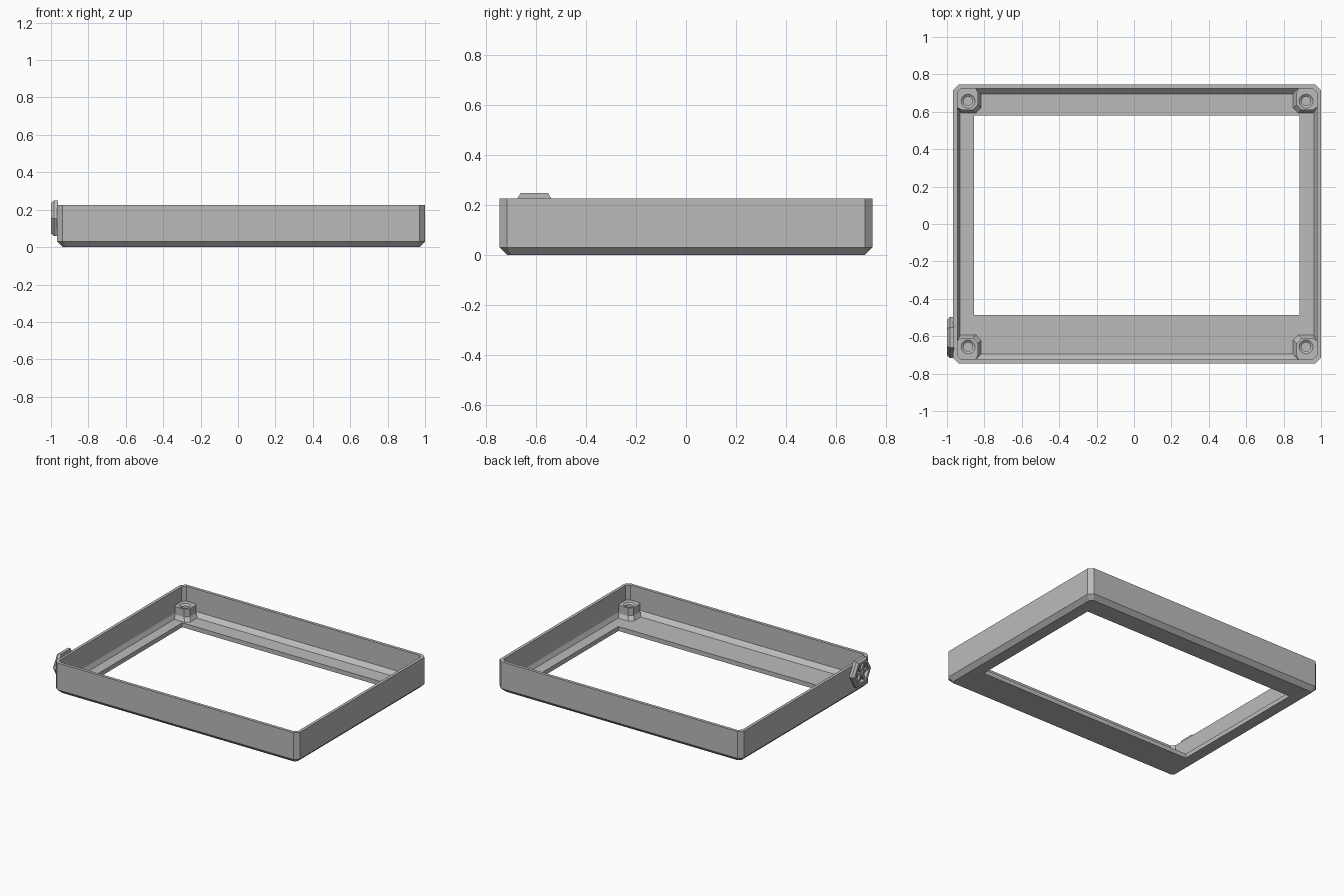
import bpy, bmesh, math

if "Cube" in bpy.data.objects:
    bpy.data.objects.remove(bpy.data.objects["Cube"], do_unlink=True)

grey = bpy.data.materials.new("plain grey")
grey.use_nodes = True
COLOUR = (0.5, 0.5, 0.5, 1)
grey.diffuse_color = COLOUR
grey.node_tree.nodes["Principled BSDF"].inputs["Base Color"].default_value = COLOUR

MID_X, HALF_X, HALF_Y, TOP = 0.0165, 0.9835, 0.746, 0.225
FLOOR = 0.032


def add_ring(bm, points):
    return [bm.verts.new(p) for p in points]


def join_rings(bm, a, b):
    n = len(a)
    for i in range(n):
        j = (i + 1) % n
        bm.faces.new((a[i], a[j], b[j], b[i]))


def finish(bm, name):
    bmesh.ops.remove_doubles(bm, verts=bm.verts[:], dist=1e-5)
    bmesh.ops.recalc_face_normals(bm, faces=bm.faces[:])
    mesh = bpy.data.meshes.new(name)
    bm.to_mesh(mesh)
    bm.free()
    mesh.materials.append(grey)
    obj = bpy.data.objects.new(name, mesh)
    bpy.context.collection.objects.link(obj)
    return obj


def cut_rect(x0, x1, y0, y1, cut, z):
    """Rectangle with its four corners cut off at 45 degrees."""
    return [(x0 + cut, y0, z), (x1 - cut, y0, z), (x1, y0 + cut, z), (x1, y1 - cut, z),
            (x1 - cut, y1, z), (x0 + cut, y1, z), (x0, y1 - cut, z), (x0, y0 + cut, z)]


def inset_rect(dx, dy, cut, z):
    return cut_rect(MID_X - HALF_X + dx, MID_X + HALF_X - dx,
                    -HALF_Y + dy, HALF_Y - dy, cut, z)


# Bezel frame: the wall section swept round as closed rings
bm = bmesh.new()
rings = [add_ring(bm, r) for r in (
    inset_rect(0.03, 0.03, 0.018, 0),
    inset_rect(0, 0, 0.03, 0.03),
    inset_rect(0, 0, 0.03, TOP),
    inset_rect(0.022, 0.022, 0.022, TOP),
    inset_rect(0.022, 0.022, 0.022, 0.062),
    inset_rect(0.038, 0.052, 0.02, FLOOR),
    cut_rect(-0.855, 0.886, -0.487, 0.579, 0, FLOOR),
    cut_rect(-0.855, 0.886, -0.487, 0.579, 0, 0))]
for i, ring in enumerate(rings):
    join_rings(bm, ring, rings[(i + 1) % len(rings)])
finish(bm, "bezel_frame")

# Screw posts in the four corners, with a flared foot and a countersunk hole
PROFILE = [(0.015, 0.12), (0.045, 0.136), (0.105, 0.136), (0.132, 0.108),
           (0.132, 0.045), (0.12, 0.015), (0.035, 0.015), (0.015, 0.035)]
POST_TOP = 0.117


def screw_post(name, sx, sy):
    bm = bmesh.new()

    def place(u, v, z):
        return (MID_X + sx * (HALF_X - u), sy * (HALF_Y - v), z)

    def outline(flare, z):
        return add_ring(bm, [place(u + flare * (u > 0.1), v + flare * (v > 0.1), z)
                             for u, v in PROFILE])

    def circle(r, z):
        steps = [math.tau * i / 24 for i in range(24)]
        return add_ring(bm, [place(0.08 + r * math.cos(a), 0.089 + r * math.sin(a), z)
                             for a in steps])

    foot, ankle, rim = outline(0.02, FLOOR - 0.005), outline(0, 0.06), outline(0, POST_TOP)
    join_rings(bm, foot, ankle)
    join_rings(bm, ankle, rim)
    bm.faces.new(foot)
    mouth, neck, base = circle(0.037, POST_TOP), circle(0.024, 0.107), circle(0.024, 0.04)
    join_rings(bm, mouth, neck)
    join_rings(bm, neck, base)
    bm.faces.new(base)
    edges = [bm.edges.get((r[i], r[(i + 1) % len(r)])) for r in (rim, mouth)
             for i in range(len(r))]
    bmesh.ops.triangle_fill(bm, edges=edges, use_beauty=True, normal=(0, 0, 1))
    finish(bm, name)


for sx, side in ((-1, "right"), (1, "left")):
    for sy, end in ((-1, "front"), (1, "back")):
        screw_post(f"screw_post_{end}_{side}", sx, sy)

# Hexagonal badge on the right wall: bevelled rim around a shallow recess
BADGE_Y, BADGE_Z = -0.607, 0.154
WALL_X = MID_X - HALF_X


def hexagon(bm, r, x):
    return add_ring(bm, [(x, BADGE_Y + r * math.cos(math.pi * i / 3),
                          BADGE_Z + r * math.sin(math.pi * i / 3)) for i in range(6)])


bm = bmesh.new()
rings = [hexagon(bm, r, x) for r, x in (
    (0.109, WALL_X + 0.005), (0.109, -0.985), (0.094, -1.0),
    (0.074, -1.0), (0.068, -0.978))]
for a, b in zip(rings, rings[1:]):
    join_rings(bm, a, b)
bm.faces.new(rings[0])
bm.faces.new(rings[-1])
finish(bm, "badge_rim")

# Three crossing ribs inside the recess
for k in range(3):
    bm = bmesh.new()
    bmesh.ops.create_cube(bm, size=1)
    for v in bm.verts:
        v.co.x *= 0.014
        v.co.y *= 0.14
        v.co.z *= 0.018
    rib = finish(bm, f"badge_rib_{k + 1}")
    rib.location = (-0.985, BADGE_Y, BADGE_Z)
    rib.rotation_euler.x = math.pi * k / 3
